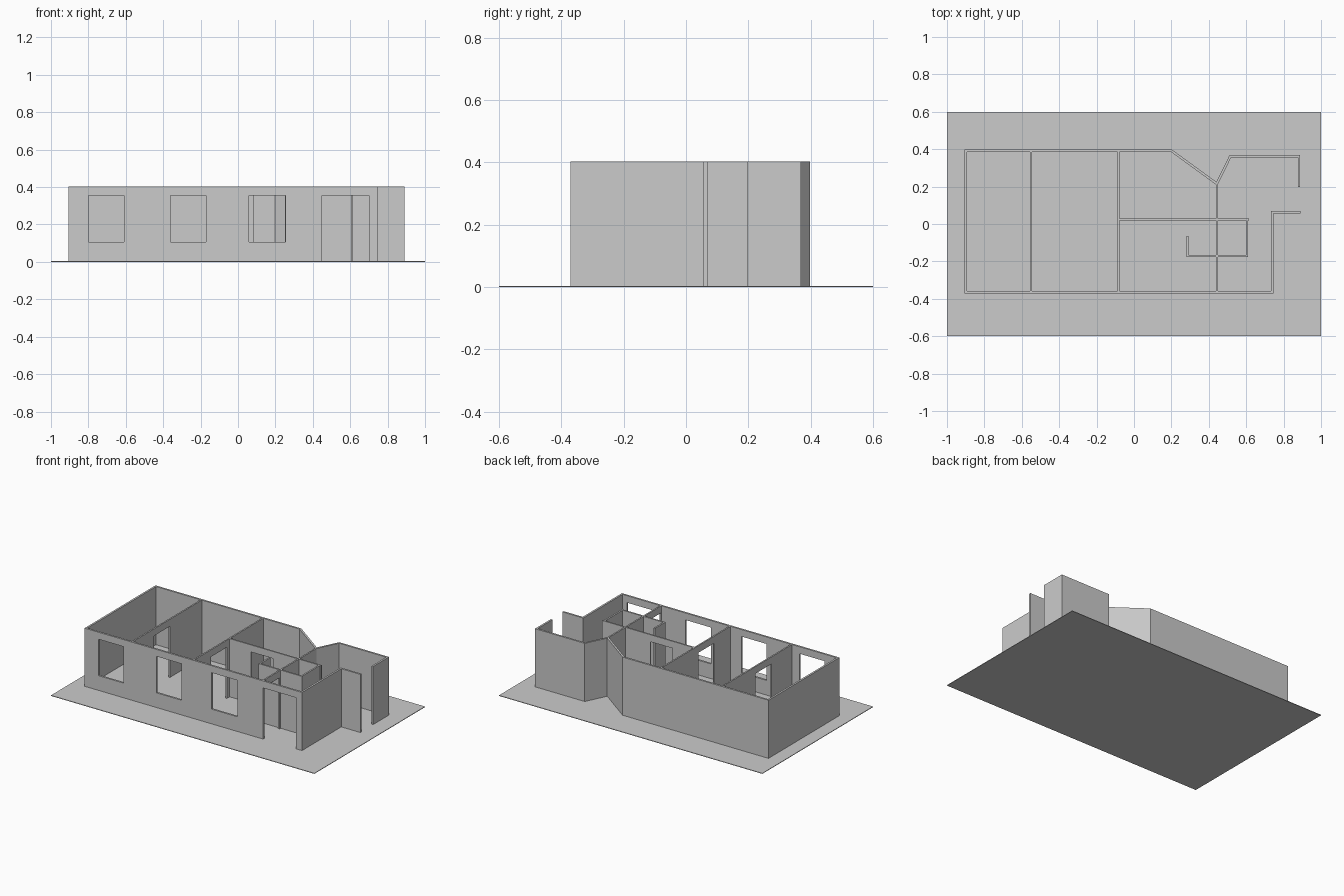
import bpy
import bmesh
from mathutils import Vector

if "Cube" in bpy.data.objects:
    bpy.data.objects.remove(bpy.data.objects["Cube"], do_unlink=True)

FLOOR, TOP = 0.004, 0.403       # slab top and wall top
SILL, HEAD = 0.105, 0.355       # window sill and opening head

grey = bpy.data.materials.new("plain grey")
grey.use_nodes = True
grey.diffuse_color = (0.6, 0.6, 0.6, 1)
grey.node_tree.nodes["Principled BSDF"].inputs["Base Color"].default_value = (0.6, 0.6, 0.6, 1)


def prism(name, outline, z0, z1):
    """Extrude a plan outline from z0 to z1."""
    bm = bmesh.new()
    base = bm.faces.new([bm.verts.new((p[0], p[1], z0)) for p in outline])
    out = bmesh.ops.extrude_face_region(bm, geom=[base])
    verts = [v for v in out["geom"] if isinstance(v, bmesh.types.BMVert)]
    bmesh.ops.translate(bm, verts=verts, vec=(0, 0, z1 - z0))
    bmesh.ops.recalc_face_normals(bm, faces=bm.faces)
    mesh = bpy.data.meshes.new(name)
    bm.to_mesh(mesh)
    bm.free()
    mesh.materials.append(grey)
    obj = bpy.data.objects.new(name, mesh)
    bpy.context.collection.objects.link(obj)
    return obj


def box(name, x0, x1, y0, y1, z0, z1):
    return prism(name, [(x0, y0), (x1, y0), (x1, y1), (x0, y1)], z0, z1)


def wall(name, path, thick):
    """Wall of even thickness along a plan path, with mitred corners."""
    pts = [Vector(p) for p in path]
    normals = []
    for a, b in zip(pts, pts[1:]):
        d = (b - a).normalized()
        normals.append(Vector((-d.y, d.x)))
    offsets = [normals[0]]
    for m, n in zip(normals, normals[1:]):
        offsets.append((m + n) / (1 + m.dot(n)))
    offsets.append(normals[-1])
    h = thick / 2
    left = [p + o * h for p, o in zip(pts, offsets)]
    right = [p - o * h for p, o in zip(pts, offsets)]
    return prism(name, left + right[::-1], FLOOR, TOP)


def cut(target, x0, x1, y0, y1, z0, z1):
    """Cut a box-shaped opening through a wall."""
    cutter = box("opening_cutter", x0, x1, y0, y1, z0, z1)
    cutter.hide_render = True
    mod = target.modifiers.new("opening", 'BOOLEAN')
    mod.operation, mod.solver, mod.object = 'DIFFERENCE', 'EXACT', cutter
    bpy.context.view_layer.objects.active = target
    bpy.ops.object.modifier_apply(modifier=mod.name)
    bpy.data.objects.remove(cutter, do_unlink=True)


# Ground slab
box("ground_slab", -1, 1, -0.6, 0.6, 0, FLOOR)

# Outer wall, from the entrance porch round to the rear bay
outer = wall("outer_wall", [
    (0.89, 0.062), (0.739, 0.062), (0.739, -0.364), (-0.899, -0.364),
    (-0.899, 0.392), (0.2, 0.392), (0.443, 0.215), (0.515, 0.362),
    (0.882, 0.362), (0.882, 0.197)], 0.013)

# Front windows and front door
for x0, x1 in ((-0.8, -0.61), (-0.36, -0.17), (0.06, 0.255)):
    cut(outer, x0, x1, -0.4, -0.33, SILL, HEAD)
cut(outer, 0.45, 0.7, -0.4, -0.33, -0.1, HEAD)

# Cross walls, each with one doorway
for name, x, y_end, d0, d1 in (
        ("left_cross_wall", -0.55, 0.388, -0.132, 0.04),
        ("middle_cross_wall", -0.083, 0.388, -0.18, -0.01),
        ("right_cross_wall", 0.443, 0.214, -0.355, -0.19)):
    w = wall(name, [(x, -0.36), (x, y_end)], 0.01)
    cut(w, x - 0.05, x + 0.05, d0, d1, -0.1, HEAD)

# Long wall between the rear and middle rooms
long_wall = wall("long_inner_wall", [(-0.083, 0.025), (0.615, 0.025)], 0.01)
cut(long_wall, 0.083, 0.25, -0.02, 0.07, -0.1, HEAD)

# Small room partition
wall("small_room_wall", [(0.603, 0.025), (0.603, -0.172), (0.285, -0.172), (0.285, -0.065)], 0.011)
